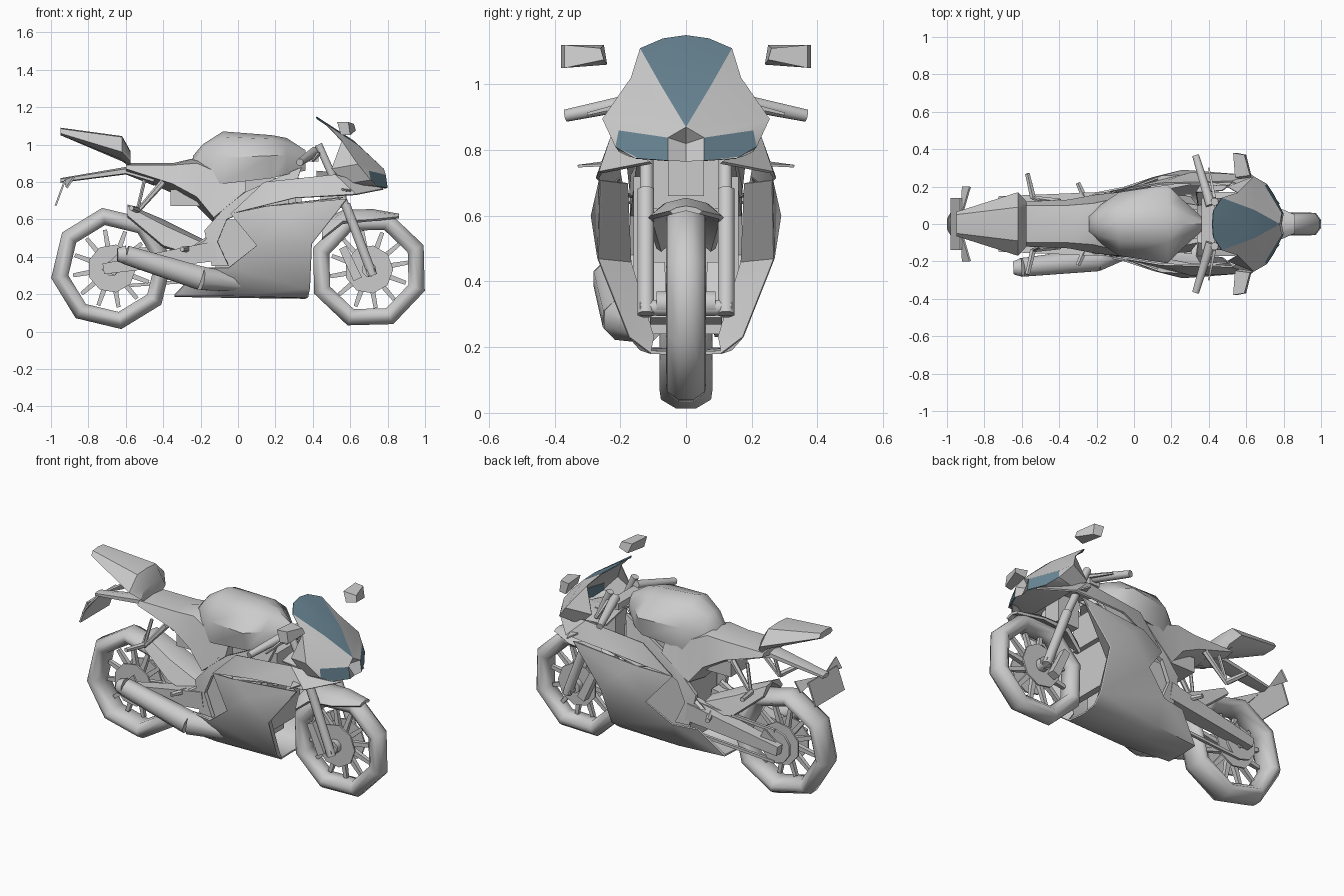
import bpy, bmesh, math
from mathutils import Vector


def material(name, rgb):
    m = bpy.data.materials.new(name)
    m.diffuse_color = (*rgb, 1)
    return m


GREY = material("body_grey", (0.60, 0.60, 0.60))
GLASS = material("tinted_glass", (0.14, 0.235, 0.295))


def build(name, verts, faces, mat=GREY, mirror=False, thick=0.0, angle=35):
    """Mesh from points; optional mirroring across y = 0 and sheet thickness."""
    bm = bmesh.new()
    for s in ((1, -1) if mirror else (1,)):
        vs = [bm.verts.new((x, y * s, z)) for x, y, z in verts]
        for f in faces:
            bm.faces.new([vs[i] for i in (f if s == 1 else f[::-1])])
    bmesh.ops.remove_doubles(bm, verts=bm.verts, dist=0.0005)
    bmesh.ops.recalc_face_normals(bm, faces=bm.faces)
    if thick:
        bmesh.ops.solidify(bm, geom=bm.faces[:], thickness=thick)
        bmesh.ops.recalc_face_normals(bm, faces=bm.faces)
    me = bpy.data.meshes.new(name)
    bm.to_mesh(me)
    bm.free()
    me.materials.append(mat)
    me.shade_smooth()
    me.set_sharp_from_angle(angle=math.radians(angle))
    ob = bpy.data.objects.new(name, me)
    bpy.context.collection.objects.link(ob)
    return ob


def panel(name, pts, faces, mat=GREY, thick=0.01):
    """Mirrored sheet; faces are words spelling the letters of pts."""
    keys = [k for k in pts if k in faces]
    idx = [[keys.index(c) for c in w] for w in faces.split()]
    return build(name, [pts[k] for k in keys], idx, mat, True, thick)


def loft(name, sections, angle=35):
    """Mirrored body; each section is (x, half outline from top to bottom)."""
    n = len(sections[0][1])
    verts = [(x, y, z) for x, half in sections for y, z in half]
    faces = [(i * n + j, i * n + j + 1, (i + 1) * n + j + 1, (i + 1) * n + j)
             for i in range(len(sections) - 1) for j in range(n - 1)]
    faces += [tuple(range(n)), tuple(range(len(verts) - n, len(verts)))]
    return build(name, verts, faces, mirror=True, angle=angle)


def tubes(name, rods, sides=8, mirror=False):
    """Straight rods, each (start, end, start radius, end radius)."""
    verts, faces = [], []
    for a, b, ra, rb in rods:
        a, b = Vector(a), Vector(b)
        q = (b - a).to_track_quat("Z", "Y")
        o = len(verts)
        for p, r in ((a, ra), (b, rb)):
            for k in range(sides):
                t = math.tau * (k + 0.5) / sides
                verts.append(p + q @ Vector((r * math.cos(t), r * math.sin(t), 0)))
        faces += [(o + k, o + (k + 1) % sides, o + sides + (k + 1) % sides, o + sides + k)
                  for k in range(sides)]
        faces += [tuple(range(o, o + sides)), tuple(range(o + sides, o + 2 * sides))]
    return build(name, verts, faces, mirror=mirror, angle=50)


BOX = [(0, 1, 3, 2), (4, 6, 7, 5), (0, 4, 5, 1), (2, 3, 7, 6), (0, 2, 6, 4), (1, 5, 7, 3)]


def block(name, x, y, z, mirror=False):
    return build(name, [(a, b, c) for a in x for b in y for c in z], BOX, mirror=mirror)


def wheel(name, cx, cz, r, w, start):
    # eight sided rounded tyre
    prof = [(r - 0.095, w * 0.5), (r - 0.06, w * 0.95), (r - 0.03, w * 0.9), (r - 0.002, w * 0.35)]
    prof += [(a, -b) for a, b in prof[::-1]]
    n, verts, faces = len(prof), [], []
    for k in range(8):
        t = math.radians(start + 45 * k)
        verts += [(cx + a * math.cos(t), b, cz + a * math.sin(t)) for a, b in prof]
        m = (k + 1) % 8 * n
        faces += [(k * n + j, k * n + (j + 1) % n, m + (j + 1) % n, m + j) for j in range(n)]
    build(name + "_tyre", verts, faces, angle=62)
    # radial spokes, brake discs and hub
    rods = []
    for k in range(12):
        t = math.radians(30 * k + 10)
        d = Vector((math.cos(t), 0, math.sin(t)))
        c = Vector((cx, 0, cz))
        rods.append((c + d * 0.05, c + d * 0.21, 0.022, 0.015))
    tubes(name + "_spokes", rods, 4)
    tubes(name + "_discs", [((cx, 0.045, cz), (cx, 0.055, cz), 0.13, 0.13)], 9, True)
    tubes(name + "_hub", [((cx, -0.09, cz), (cx, 0.09, cz), 0.04, 0.04)])


wheel("rear_wheel", -0.675, 0.337, 0.33, 0.085, 9)
wheel("front_wheel", 0.70, 0.332, 0.322, 0.064, 24)

# fuel tank, seat and tail
loft("fuel_tank", [
    (-0.24, [(0, 0.94), (0.04, 0.92), (0.06, 0.85), (0.06, 0.80), (0, 0.80)]),
    (-0.19, [(0, 1.0), (0.06, 0.98), (0.095, 0.88), (0.09, 0.78), (0, 0.78)]),
    (-0.08, [(0, 1.07), (0.09, 1.04), (0.17, 0.93), (0.15, 0.79), (0, 0.79)]),
    (0.18, [(0, 1.05), (0.10, 1.03), (0.21, 0.94), (0.17, 0.82), (0, 0.82)]),
    (0.26, [(0, 1.035), (0.06, 1.01), (0.13, 0.94), (0.13, 0.84), (0, 0.84)]),
    (0.36, [(0, 0.97), (0.02, 0.95), (0.04, 0.91), (0.03, 0.86), (0, 0.86)])], 45)
loft("seat", [
    (-0.60, [(0, 0.90), (0.10, 0.89), (0.12, 0.87), (0, 0.85)]),
    (-0.35, [(0, 0.90), (0.10, 0.89), (0.13, 0.79), (0, 0.74)]),
    (-0.22, [(0, 0.93), (0.11, 0.90), (0.155, 0.72), (0, 0.67)]),
    (-0.13, [(0, 0.90), (0.13, 0.86), (0.165, 0.61), (0, 0.58)]),
    (0.04, [(0, 0.86), (0.14, 0.82), (0.18, 0.75), (0, 0.72)])])
block("battery_tray", (-0.36, -0.16), (-0.08, 0.08), (0.67, 0.76))
loft("tail", [
    (-0.95, [(0, 1.09), (0.05, 1.085), (0.065, 1.06), (0.04, 1.05), (0, 1.05)]),
    (-0.62, [(0, 1.045), (0.09, 1.04), (0.17, 0.96), (0.10, 0.92), (0, 0.91)]),
    (-0.575, [(0, 0.965), (0.09, 0.96), (0.12, 0.91), (0.08, 0.88), (0, 0.88)])])
loft("tail_tray", [
    (-0.95, [(0, 0.82), (0.03, 0.815), (0.03, 0.80), (0, 0.795)]),
    (-0.60, [(0, 0.88), (0.05, 0.87), (0.05, 0.845), (0, 0.84)]),
    (-0.45, [(0, 0.88), (0.08, 0.86), (0.08, 0.80), (0, 0.78)])])
panel("rear_plate", {"a": (-0.93, 0, 0.81), "b": (-0.93, 0.14, 0.81),
                     "c": (-0.98, 0.14, 0.675), "d": (-0.98, 0, 0.675)}, "abcd")
panel("rear_indicators", {"a": (-0.93, 0.03, 0.81), "b": (-0.88, 0.20, 0.83),
                          "c": (-0.92, 0.20, 0.77)}, "abc")

# nose cowl, windscreen and headlights share one set of points
N = {"A": (0.42, 0, 1.15), "Q": (0.425, 0.07, 1.14), "B": (0.47, 0.14, 1.11), "W": (0.645, 0.075, 0.995),
     "C": (0.78, 0, 0.87), "R": (0.62, 0, 1.02), "D": (0.555, 0.168, 1.02),
     "E": (0.64, 0.255, 0.895), "F": (0.50, 0.20, 0.87), "G": (0.70, 0.205, 0.86),
     "H": (0.79, 0.055, 0.838), "I": (0.80, 0.055, 0.768), "J": (0.75, 0.155, 0.775),
     "K": (0.71, 0.215, 0.81), "L": (0.79, 0, 0.765), "M": (0.58, 0.20, 0.79),
     "O": (0.58, 0, 0.79), "P": (0.74, 0, 0.82)}
panel("nose_cowl", N, "BDW WDEC EGHC DFE EFMK EKG KMJ HILP CHP LIJMO", thick=0.004)
panel("windscreen", N, "AQR QBWR RWC", GLASS, 0.006)
panel("headlights", N, "GHIJK", GLASS, 0.008)

# side fairings
S = {"a": (-0.04, 0.19, 0.63), "b": (0.15, 0.26, 0.67), "c": (0.58, 0.265, 0.71), "d": (0.39, 0.27, 0.47),
     "e": (0.38, 0.175, 0.23), "f": (-0.34, 0.11, 0.19), "g": (-0.20, 0.17, 0.34), "h": (-0.05, 0.20, 0.34),
     "i": (0.10, 0.25, 0.46), "k": (0.37, 0.11, 0.18), "m": (-0.05, 0.14, 0.19), "n": (0.26, 0.29, 0.60),
     "x": (-0.34, 0, 0.185), "y": (0.36, 0, 0.175), "z": (-0.05, 0, 0.18),
     "p": (0.14, 0.22, 0.80), "q": (0.52, 0.23, 0.84), "r": (0.78, 0.11, 0.765), "s": (0.63, 0.265, 0.735),
     "t": (0.30, 0.275, 0.715), "u": (0.30, 0.21, 0.69), "v": (0.56, 0.20, 0.72), "w": (0.05, 0.16, 0.66),
     "1": (0.47, 0.18, 0.70), "2": (0.33, 0.17, 0.46), "3": (0.34, 0.10, 0.23)}
panel("lower_fairing", S, "aib bin bnc ndc idn ied ihe hgfm hme mke fxzm mzyk")
panel("fairing_front_lip", S, "cd21 de32 ek3", thick=0.006)
panel("upper_fairing", S, "apt pqt tqs qrs")
panel("fairing_slot", S, "wuvb", thick=0.006)
panel("inner_dash", {"a": (0.42, 0, 0.86), "b": (0.42, 0.17, 0.82), "c": (0.66, 0.17, 0.80),
                     "d": (0.66, 0, 0.84)}, "abcd")

# frame, engine and radiator behind the fairing
panel("frame_spar", {"a": (0.34, 0.10, 0.88), "b": (0.30, 0.15, 0.76), "c": (-0.06, 0.17, 0.60),
                     "d": (-0.05, 0.18, 0.35), "e": (-0.14, 0.17, 0.35), "f": (-0.18, 0.16, 0.54),
                     "g": (-0.02, 0.17, 0.72), "h": (-0.11, 0.17, 0.48)}, "abcg ghef gch hde", thick=0.025)
block("engine", (-0.12, 0.22), (-0.13, 0.13), (0.24, 0.60))
block("air_box", (-0.05, 0.34), (-0.11, 0.11), (0.62, 0.82))
block("radiator", (0.27, 0.31), (-0.16, 0.16), (0.34, 0.72))
block("steering_head", (0.44, 0.58), (-0.055, 0.055), (0.66, 0.84))

# fork, axle and calipers
tubes("fork_lower", [((0.72, 0.122, 0.30), (0.575, 0.122, 0.68), 0.027, 0.027)], 8, True)
tubes("fork_upper", [((0.60, 0.12, 0.62), (0.43, 0.12, 1.0), 0.022, 0.022)], 8, True)
tubes("front_axle", [((0.71, -0.14, 0.32), (0.71, 0.14, 0.32), 0.025, 0.025)])
tubes("brake_calipers", [((0.64, 0.085, 0.28), (0.56, 0.085, 0.45), 0.035, 0.03)], 4, True)
loft("front_fender", [
    (0.45, [(0, 0.59), (0.06, 0.57), (0.09, 0.50), (0.075, 0.49), (0, 0.56)]),
    (0.56, [(0, 0.65), (0.07, 0.635), (0.12, 0.59), (0.10, 0.575), (0, 0.635)]),
    (0.72, [(0, 0.655), (0.06, 0.64), (0.11, 0.60), (0.10, 0.59), (0, 0.645)]),
    (0.86, [(0, 0.63), (0.03, 0.625), (0.05, 0.615), (0.04, 0.605), (0, 0.615)])])

# handlebars, levers and mirrors
tubes("handlebars", [((0.41, 0.10, 0.96), (0.33, 0.365, 0.905), 0.028, 0.02)], 8, True)
tubes("levers", [((0.43, 0.14, 0.95), (0.40, 0.30, 0.91), 0.012, 0.006)], 4, True)
block("top_clamp", (0.36, 0.43), (-0.14, 0.14), (0.91, 0.95))
panel("front_indicators", {"a": (0.54, 0.22, 0.77), "b": (0.62, 0.22, 0.76),
                           "c": (0.58, 0.33, 0.755)}, "abc", thick=0.008)
build("mirrors", [(0.53, 0.38, 1.12), (0.55, 0.38, 1.05), (0.54, 0.25, 1.12), (0.565, 0.24, 1.06),
                  (0.59, 0.37, 1.12), (0.60, 0.37, 1.05), (0.62, 0.26, 1.11), (0.63, 0.25, 1.075)],
      BOX, mirror=True, angle=60)

# swingarm, hugger, sprocket and chain
tubes("swingarm", [((-0.72, 0.12, 0.335), (-0.12, 0.12, 0.43), 0.04, 0.075)], 4, True)
loft("rear_hugger", [
    (-0.59, [(0, 0.68), (0.06, 0.67), (0.095, 0.62), (0.08, 0.61), (0, 0.67)]),
    (-0.40, [(0, 0.60), (0.08, 0.57), (0.11, 0.46), (0.09, 0.45), (0, 0.58)]),
    (-0.18, [(0, 0.49), (0.08, 0.47), (0.12, 0.39), (0.09, 0.38), (0, 0.44)])])
tubes("rear_sprocket", [((-0.675, 0.085, 0.337), (-0.675, 0.10, 0.337), 0.10, 0.10)], 10)
tubes("chain", [((-0.67, 0.095, z), (-0.10, 0.10, z + 0.04), 0.012, 0.012) for z in (0.24, 0.43)], 4)

# exhaust on the right side
tubes("muffler", [((-0.60, -0.232, 0.41), (-0.20, -0.19, 0.285), 0.054, 0.068),
                  ((-0.645, -0.235, 0.41), (-0.60, -0.232, 0.41), 0.038, 0.054),
                  ((-0.20, -0.19, 0.285), (0.0, -0.12, 0.26), 0.068, 0.05)])
panel("axle_plates", {"a": (-0.73, 0.10, 0.33), "b": (-0.62, 0.13, 0.44),
                      "c": (-0.59, 0.13, 0.38), "d": (-0.66, 0.11, 0.30)}, "abcd")

# passenger pegs and rider pegs
tubes("passenger_pegs", [((-0.40, 0.12, 0.80), (-0.54, 0.14, 0.64), 0.018, 0.012),
                         ((-0.50, 0.12, 0.81), (-0.54, 0.14, 0.64), 0.01, 0.01),
                         ((-0.54, 0.14, 0.65), (-0.57, 0.27, 0.66), 0.018, 0.014)], 6, True)
tubes("rider_pegs", [((-0.26, 0.13, 0.44), (-0.30, 0.22, 0.44), 0.018, 0.014),
                     ((-0.14, 0.14, 0.50), (-0.27, 0.15, 0.42), 0.022, 0.015)], 6, True)
